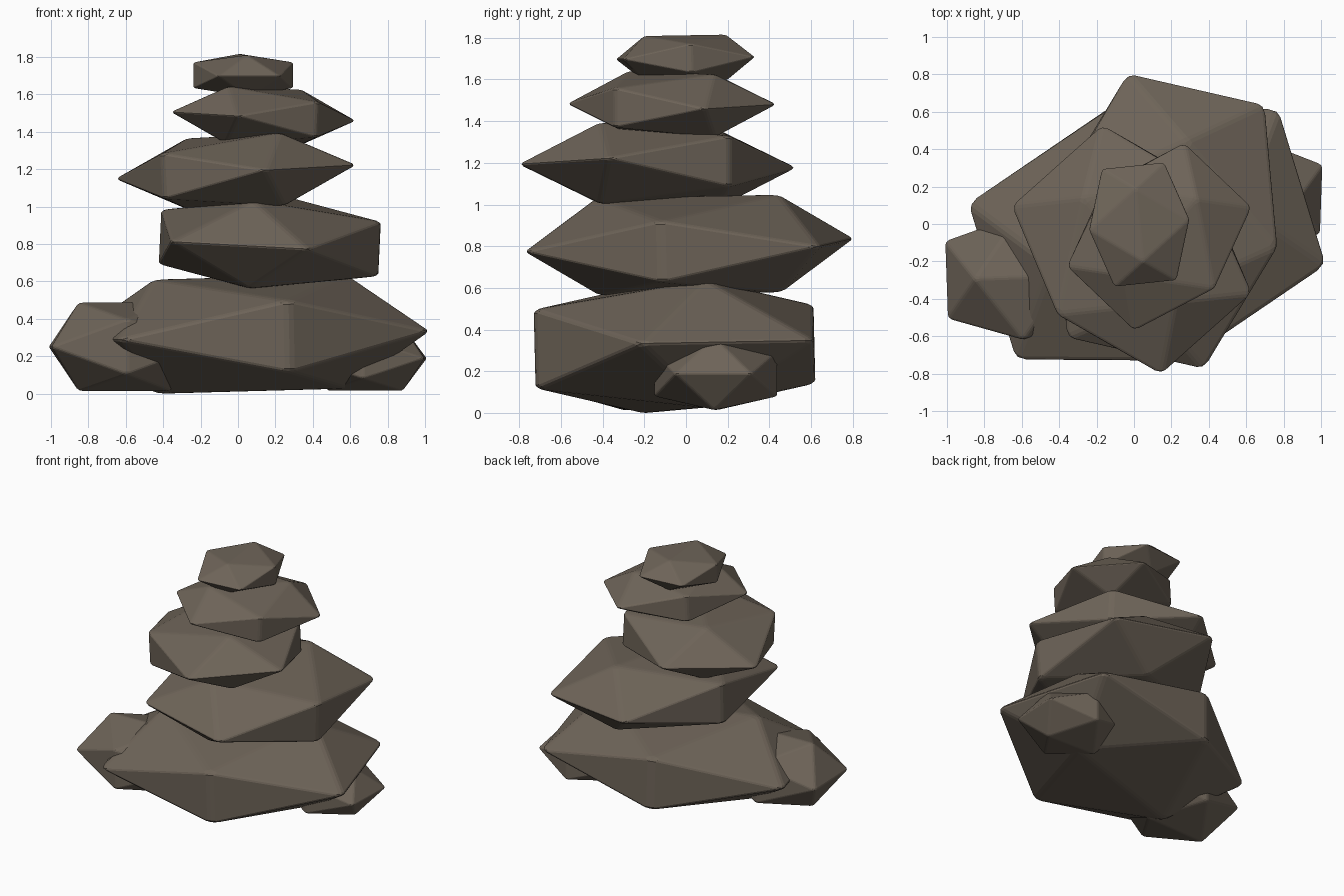
import bpy, bmesh
from math import radians

cube = bpy.data.objects.get("Cube")
if cube:
    bpy.data.objects.remove(cube, do_unlink=True)

# One flat stone colour
stone_mat = bpy.data.materials.new("warm_grey_stone")
COLOUR = (0.155, 0.127, 0.098, 1)
stone_mat.diffuse_color = COLOUR
stone_mat.use_nodes = True
bsdf = stone_mat.node_tree.nodes["Principled BSDF"]
bsdf.inputs["Base Color"].default_value = COLOUR
bsdf.inputs["Roughness"].default_value = 0.9

GOLDEN = 0.618


def stone(name, centre, size, tilt):
    """A squashed 20-sided rock with softened edges; size holds half extents."""
    bm = bmesh.new()
    # Three crossed golden rectangles give the corners
    for a in (-1, 1):
        for b in (-GOLDEN, GOLDEN):
            for corner in ((0, b, a), (a, 0, b), (b, a, 0)):
                bm.verts.new(corner)
    bmesh.ops.convex_hull(bm, input=bm.verts)
    bmesh.ops.bevel(bm, geom=bm.edges[:], offset=0.035, segments=2,
                    profile=0.5, affect='EDGES')
    bmesh.ops.recalc_face_normals(bm, faces=bm.faces)
    mesh = bpy.data.meshes.new(name)
    bm.to_mesh(mesh)
    bm.free()
    mesh.materials.append(stone_mat)
    obj = bpy.data.objects.new(name, mesh)
    obj.location = centre
    obj.scale = [s * 1.025 for s in size]
    obj.rotation_euler = [radians(t) for t in tilt]
    bpy.context.collection.objects.link(obj)
    return obj


# Stacked stones, bottom to top
stone("base_stone", (0.07, -0.055, 0.318), (0.685, 0.85, 0.3), (1.5, 1, -73))
stone("second_stone", (0.17, 0.015, 0.805), (0.59, 0.71, 0.23), (1, 3, -12.9))
stone("third_stone", (-0.012, -0.137, 1.185), (0.51, 0.59, 0.19), (2.2, 2.5, -138.3))
stone("fourth_stone", (0.135, -0.068, 1.482), (0.39, 0.446, 0.148), (-1.6, 2.5, -43.6))
stone("top_stone", (0.028, -0.003, 1.702), (0.262, 0.31, 0.108), (1, 0, 6))

# Small stones leaning against the base
stone("right_side_stone", (-0.605, -0.285, 0.25), (0.325, 0.39, 0.232), (0, 0, -88))
stone("left_side_stone", (0.68, 0.143, 0.188), (0.29, 0.315, 0.17), (0, 0, 88))
